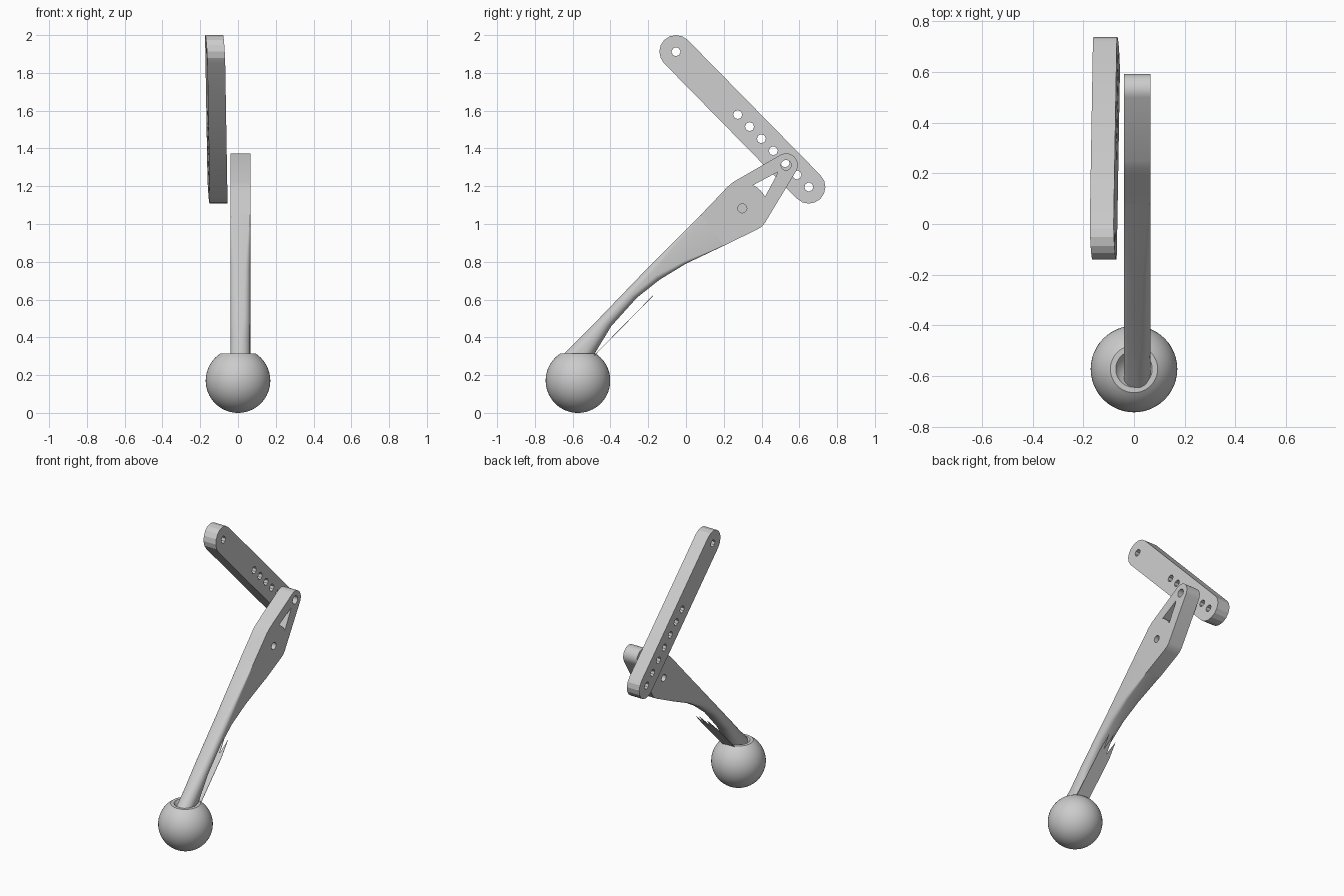
import bpy, bmesh
from math import sin, cos, pi, radians, atan2
from mathutils import Vector

if "Cube" in bpy.data.objects:
    bpy.data.objects.remove(bpy.data.objects["Cube"])

grey = bpy.data.materials.new("plain_grey")
grey.use_nodes = True
grey.diffuse_color = (0.6, 0.6, 0.6, 1)
grey.node_tree.nodes["Principled BSDF"].inputs["Base Color"].default_value = (0.6, 0.6, 0.6, 1)


def finish(name, bm):
    bmesh.ops.recalc_face_normals(bm, faces=bm.faces)
    mesh = bpy.data.meshes.new(name)
    bm.to_mesh(mesh)
    bm.free()
    mesh.materials.append(grey)
    ob = bpy.data.objects.new(name, mesh)
    bpy.context.collection.objects.link(ob)
    return ob


def loft(bm, rings):
    """Skin a list of equal rings and cap both ends."""
    loops = [[bm.verts.new(p) for p in ring] for ring in rings]
    n = len(loops[0])
    for a, b in zip(loops, loops[1:]):
        for i in range(n):
            j = (i + 1) % n
            bm.faces.new((a[i], a[j], b[j], b[i]))
    bm.faces.new(loops[0])
    bm.faces.new(loops[-1])


def prism(bm, outline, x0, x1):
    """Extrude a side outline of (y, z) points across x."""
    loft(bm, [[(x, y, z) for y, z in outline] for x in (x0, x1)])


def arc(centre, r, start, end, n):
    angles = [radians(start + (end - start) * i / n) for i in range(n + 1)]
    return [(centre[0] + r * cos(a), centre[1] + r * sin(a)) for a in angles]


def activate(ob):
    bpy.ops.object.select_all(action='DESELECT')
    ob.select_set(True)
    bpy.context.view_layer.objects.active = ob


def cut(ob, cutter):
    cutter.hide_render = True
    mod = ob.modifiers.new("holes", 'BOOLEAN')
    mod.operation = 'DIFFERENCE'
    mod.solver = 'EXACT'
    mod.object = cutter
    activate(ob)
    bpy.ops.object.modifier_apply(modifier=mod.name)
    bpy.data.objects.remove(cutter)


def smooth(ob, angle=30):
    activate(ob)
    bpy.ops.object.shade_smooth_by_angle(angle=radians(angle))


LEFT, RIGHT = 0.065, -0.04
MID = (LEFT + RIGHT) / 2

# Ball foot: revolved sphere with a flat rim and a shallow socket
centre, R, N = Vector((0, -0.572, 0.171)), 0.171, 48
profile = [(R * sin(a), -R * cos(a)) for a in [radians(4 + 143 * i / 24) for i in range(25)]]
rim = profile[-1][1]
profile += [(0.072, rim), (0.06, rim - 0.02), (0.04, rim - 0.035)]
bm = bmesh.new()
loft(bm, [[centre + Vector((r * cos(2 * pi * i / N), r * sin(2 * pi * i / N), z))
           for i in range(N)] for r, z in profile])
smooth(finish("ball_foot", bm))

# Lever shank: round at the foot, squared where it meets the head
stations = [((-0.70, 0.26), (-0.55, 0.21), 0.05), ((-0.56, 0.40), (-0.48, 0.32), 0.05),
            ((-0.46, 0.50), (-0.395, 0.46), 0.04), ((-0.33, 0.635), (-0.26, 0.61), 0.034),
            ((-0.20, 0.77), (-0.14, 0.705), 0.03), ((-0.08, 0.89), (0.0, 0.79), 0.018),
            ((0.08, 1.05), (0.20, 0.885), 0.003)]
rings = []
for top, bottom, r in stations:
    top, bottom = Vector((0, *top)), Vector((0, *bottom))
    axis = (top - bottom).normalized()
    r = min(r, (top - bottom).length * 0.49)
    half_h, half_w = (top - bottom).length / 2 - r, (LEFT - RIGHT) / 2 - r
    ring = []
    for k, (sx, sy) in enumerate([(1, 1), (-1, 1), (-1, -1), (1, -1)]):
        for dx, dy in arc((sx * half_w, sy * half_h), r, 90 * k, 90 * k + 90, 6):
            ring.append((top + bottom) / 2 + axis * dy + Vector((MID + dx, 0, 0)))
    rings.append(ring)
bm = bmesh.new()
loft(bm, rings)
smooth(finish("lever_shank", bm))

# Lever head: flat plate with a rounded tip
tip, pivot = (0.53, 1.312), (0.298, 1.083)
outline = [(0.08, 1.05), (0.20, 0.885), (0.375, 0.97), (0.40, 0.985), (0.417, 1.005)]
outline += arc(tip, 0.062, -30, 120, 12)
outline += [(0.25, 1.222), (0.22, 1.197), (0.19, 1.165)]
bm = bmesh.new()
prism(bm, outline, RIGHT, LEFT)
head = finish("lever_head", bm)

# Head openings: tip hole, triangular window, blind pivot recesses
bm = bmesh.new()
prism(bm, arc(tip, 0.027, 0, 345, 23), -0.1, 0.1)
prism(bm, arc(pivot, 0.135, 27, 65, 6) + [(0.485, 1.275), (0.478, 1.255)], -0.1, 0.1)
prism(bm, arc(pivot, 0.024, 0, 345, 23), LEFT - 0.03, 0.1)
prism(bm, arc(pivot, 0.024, 0, 345, 23), -0.1, RIGHT + 0.03)
cut(head, finish("head_cutter", bm))
smooth(head)

# Thin torn sliver under the shank
sliver = [(-0.035, 0.0), (0.06, 0.0), (0.06, 0.72), (0.05, 0.98), (0.035, 0.75),
          (0.02, 1.0), (0.0, 0.7), (-0.02, 0.9), (-0.035, 0.65)]
bm = bmesh.new()
loft(bm, [[(x, -0.485 + 0.31 * t + d, 0.305 + 0.315 * t - d) for x, t in sliver]
          for d in (-0.001, 0.001)])
finish("shank_sliver", bm)

# Adjustment bar: capsule outline with a row of holes, leaning slightly
upper, lower = Vector((-0.053, 1.912)), Vector((0.65, 1.196))
along = lower - upper
heading = atan2(along.y, along.x) * 180 / pi
bm = bmesh.new()
prism(bm, arc(upper, 0.088, heading + 90, heading + 270, 8)
      + arc(lower, 0.088, heading - 90, heading + 90, 8), -0.047, 0.047)
bar = finish("adjustment_bar", bm)
bm = bmesh.new()
step = along.normalized() * 0.0895
for hole in [upper] + [lower - step * i for i in range(7)]:
    prism(bm, arc(hole, 0.024, 0, 315, 7), -0.1, 0.1)
cut(bar, finish("bar_cutter", bm))
for v in bar.data.vertices:
    v.co.x += -0.115 - 0.042 * (v.co.y - 0.3) - 0.058 * (v.co.z - 1.555)
smooth(bar, 20)
